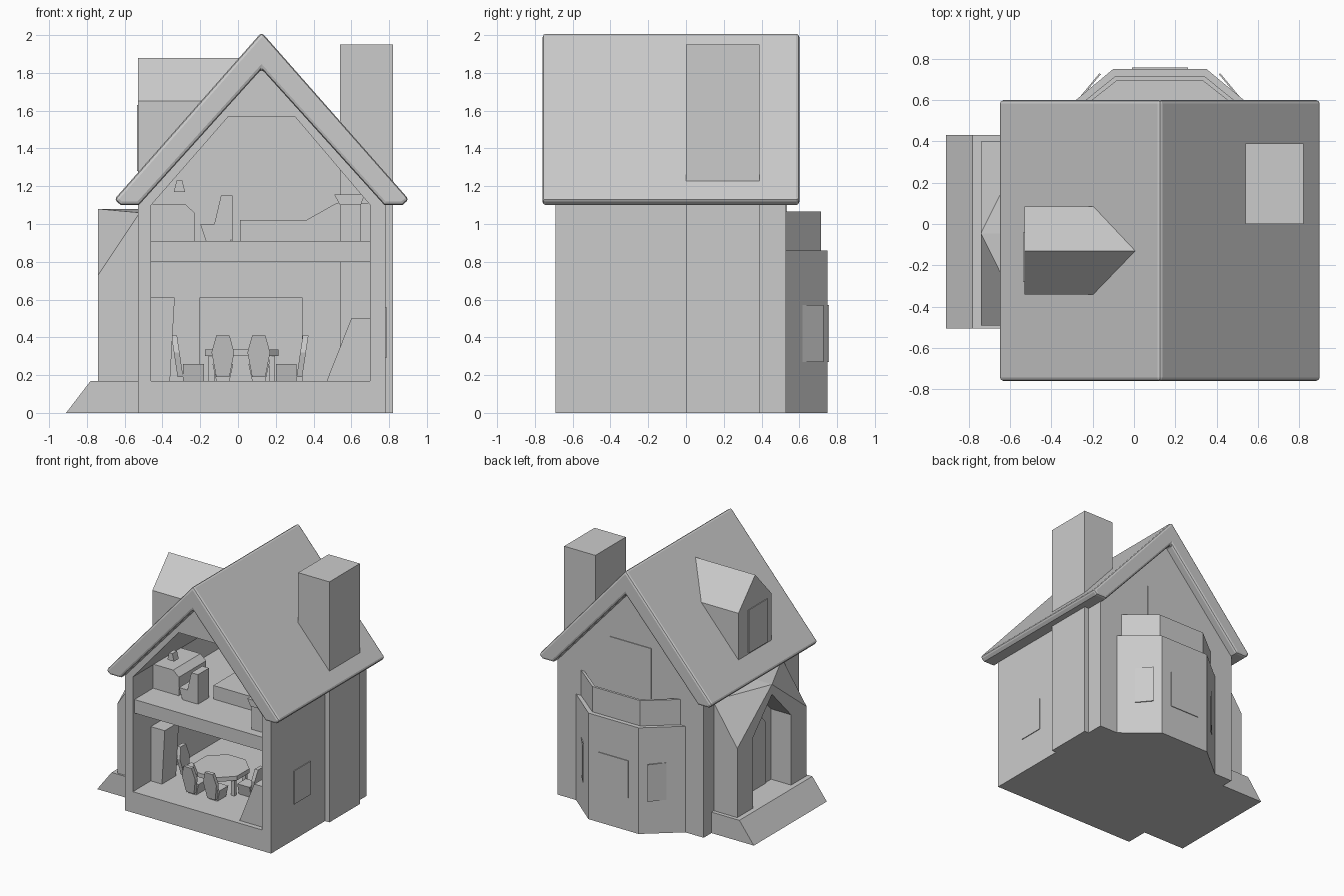
import bpy, bmesh, math
from mathutils import Matrix, Vector

if "Cube" in bpy.data.objects:
    bpy.data.objects.remove(bpy.data.objects["Cube"], do_unlink=True)

grey = bpy.data.materials.new("plain grey")
grey.use_nodes = True
grey.diffuse_color = (0.6, 0.6, 0.6, 1)
grey.node_tree.nodes["Principled BSDF"].inputs["Base Color"].default_value = (0.6, 0.6, 0.6, 1)


def finish(name, bm):
    bmesh.ops.recalc_face_normals(bm, faces=bm.faces)
    mesh = bpy.data.meshes.new(name)
    bm.to_mesh(mesh)
    bm.free()
    mesh.materials.append(grey)
    obj = bpy.data.objects.new(name, mesh)
    bpy.context.collection.objects.link(obj)
    return obj


def prism(name, axis, profile, start, end):
    """Extrude a 2D profile along axis x, y or z."""
    place = {"x": lambda p, d: (d, p[0], p[1]),
             "y": lambda p, d: (p[0], d, p[1]),
             "z": lambda p, d: (p[0], p[1], d)}[axis]
    bm = bmesh.new()
    face = bm.faces.new([bm.verts.new(place(p, start)) for p in profile])
    out = bmesh.ops.extrude_face_region(bm, geom=[face])
    move = Vector(place((0, 0), end - start))
    bmesh.ops.translate(bm, vec=move, verts=[v for v in out["geom"] if isinstance(v, bmesh.types.BMVert)])
    return finish(name, bm)


def box(name, x, y, z):
    return prism(name, "z", [(x[0], y[0]), (x[1], y[0]), (x[1], y[1]), (x[0], y[1])], *z)


def hull(name, points):
    bm = bmesh.new()
    for p in points:
        bm.verts.new(p)
    out = bmesh.ops.convex_hull(bm, input=bm.verts)
    bmesh.ops.delete(bm, geom=[v for v in out["geom_interior"] if isinstance(v, bmesh.types.BMVert)],
                     context="VERTS")
    return finish(name, bm)


def cut(obj, cutter):
    mod = obj.modifiers.new("cut", "BOOLEAN")
    mod.operation, mod.object, mod.solver = "DIFFERENCE", cutter, "EXACT"
    bpy.context.view_layer.objects.active = obj
    bpy.ops.object.modifier_apply(modifier=mod.name)
    bpy.data.objects.remove(cutter, do_unlink=True)


def plate(name, centre, angle, width, height):
    """Thin window pane whose outward direction is at the given angle."""
    pane = box(name, (-0.004, 0.004), (-width / 2, width / 2), (-height / 2, height / 2))
    pane.data.transform(Matrix.Translation(centre) @ Matrix.Rotation(math.radians(angle), 4, "Z"))
    return pane


MID = 0.125  # ridge position

# House shell, hollow and open at the front
house = prism("house_walls", "y", [(-0.53, 0), (0.78, 0), (0.78, 1.11), (MID, 1.83), (-0.53, 1.11)], -0.69, 0.53)
cut(house, prism("room_cutter", "y", [(-0.46, 0.17), (0.70, 0.17), (0.70, 1.1), (0.30, 1.57),
                                      (-0.05, 1.57), (-0.46, 1.1)], -0.8, 0.46))
cut(house, box("alcove_cutter", (-0.20, 0.34), (0.4, 0.6), (0.17, 0.61)))
box("upper_floor", (-0.47, 0.71), (-0.67, 0.47), (0.80, 0.91))

# Roof
roof = prism("roof", "y", [(MID, 2.015), (0.905, 1.13), (0.87, 1.1), (0.775, 1.1), (MID, 1.82),
                           (-0.525, 1.1), (-0.62, 1.1), (-0.655, 1.13)], -0.76, 0.6)
bevel = roof.modifiers.new("soft edges", "BEVEL")
bevel.width, bevel.segments = 0.018, 2
bevel.limit_method, bevel.angle_limit = "ANGLE", math.radians(50)

# Chimney
box("chimney", (0.54, 0.82), (0, 0.39), (0, 1.95))

# Dormer with its pane
hull("dormer", [(-0.53, y, z) for y in (-0.34, 0.085) for z in (1.25, 1.65)]
     + [(-0.53, -0.13, 1.88), (0.01, -0.13, 1.88), (-0.18, -0.34, 1.65), (-0.18, 0.085, 1.65)])
plate("dormer_window", (-0.532, -0.16, 1.455), 180, 0.24, 0.35)

# Rear bay with alcove, panes and balcony railing
bay_line = [(-0.365, 0.53), (-0.10, 0.75), (0.35, 0.75), (0.615, 0.53)]
bay = prism("rear_bay", "z", bay_line, 0, 0.86)
cut(bay, box("bay_cutter", (-0.20, 0.34), (0.5, 0.64), (0.17, 0.61)))
plate("bay_window_middle", (MID, 0.752, 0.42), 90, 0.27, 0.30)
for side, label in ((1, "left"), (-1, "right")):
    plate("bay_window_" + label, (MID + side * 0.359, 0.642, 0.42), 90 - side * 50.3, 0.22, 0.30)
outer = [(-0.32, 0.53), (-0.09, 0.715), (0.34, 0.715), (0.57, 0.53)]
inner = [(0.54, 0.53), (0.33, 0.695), (-0.08, 0.695), (-0.29, 0.53)]
prism("balcony_railing", "z", outer + inner, 0.85, 1.065)
plate("balcony_door_outside", (MID, 0.532, 1.14), 90, 0.37, 0.54)
plate("balcony_door_inside", (MID, 0.458, 1.16), 90, 0.37, 0.50)

# Side window
plate("side_window", (0.782, -0.295, 0.425), 0, 0.21, 0.27)

# Porch with pointed doorway, door and sloping step
PORCH = -0.045
porch = hull("porch", [(x, y, z) for y in (-0.49, 0.40)
                       for x, z in ((-0.74, 0), (-0.74, 0.73), (-0.52, 0), (-0.52, 1.06))]
             + [(-0.74, PORCH, 1.08), (-0.52, PORCH, 1.08)])


def arch(half, eave, peak):
    return [(PORCH - half, 0.17), (PORCH + half, 0.17), (PORCH + half, eave), (PORCH, peak), (PORCH - half, eave)]


cut(porch, prism("doorway_cutter", "x", arch(0.245, 0.74, 1.0), -0.8, -0.56))
prism("front_door", "x", arch(0.17, 0.66, 0.86), -0.568, -0.559)
prism("porch_step", "y", [(-0.91, 0), (-0.52, 0), (-0.52, 0.17), (-0.78, 0.17)], -0.505, 0.43)

# Upstairs furniture
prism("dresser", "y", [(-0.46, 0.91), (-0.23, 0.91), (-0.23, 1.06), (-0.28, 1.105), (-0.46, 1.105)], -0.43, -0.08)
prism("lamp_shade", "y", [(-0.34, 1.17), (-0.28, 1.17), (-0.295, 1.23), (-0.325, 1.23)], -0.42, -0.36)
prism("bedroom_chair_seat", "y", [(-0.17, 0.91), (-0.04, 0.91), (-0.04, 1.0), (-0.20, 1.0)], -0.47, -0.33)
prism("bedroom_chair_back", "y", [(-0.13, 0.98), (-0.03, 0.91), (-0.03, 1.15), (-0.09, 1.15)], -0.47, -0.33)
prism("bed", "y", [(0.01, 0.91), (0.70, 0.91), (0.70, 1.11), (0.52, 1.11), (0.36, 1.02), (0.01, 1.02)], -0.33, 0.0)
box("nightstand", (0.54, 0.65), (-0.6, -0.46), (0.91, 1.1))
prism("nightstand_top", "y", [(0.54, 1.1), (0.65, 1.1), (0.67, 1.155), (0.51, 1.155)], -0.61, -0.45)

# Downstairs furniture
prism("cupboard", "y", [(-0.46, 0.17), (-0.36, 0.17), (-0.335, 0.61), (-0.46, 0.61)], -0.46, -0.28)
prism("cooker", "y", [(0.47, 0.17), (0.70, 0.17), (0.70, 0.50), (0.60, 0.50)], -0.65, -0.2)

# Octagonal dining table
TABLE = (0.02, -0.24)
ring = [math.radians(22.5 + 45 * i) for i in range(8)]
prism("table_top", "z", [(TABLE[0] + 0.21 * math.cos(a), TABLE[1] + 0.21 * math.sin(a)) for a in ring], 0.30, 0.335)
for sx in (-1, 1):
    for sy in (-1, 1):
        x, y = TABLE[0] + sx * 0.16, TABLE[1] + sy * 0.07
        box("table_leg", (x - 0.015, x + 0.015), (y - 0.015, y + 0.015), (0.17, 0.31))


# Dining chairs: tapered seat block and six-sided back
def chair(x, y, turn):
    seat = prism("dining_chair_seat", "y", [(-0.035, 0.17), (0.035, 0.17), (0.055, 0.26), (-0.055, 0.26)], 0, 0.11)
    back = prism("dining_chair_back", "y", [(-0.035, 0.19), (0.035, 0.19), (0.06, 0.32), (0.035, 0.41),
                                            (-0.035, 0.41), (-0.06, 0.32)], -0.03, 0.0)
    for v in back.data.vertices:  # lean the back outwards
        v.co.y -= (v.co.z - 0.19) * 0.15
    for part in (seat, back):
        part.data.transform(Matrix.Translation((x, y, 0)) @ Matrix.Rotation(math.radians(turn), 4, "Z"))


chair(-0.08, -0.47, 0)
chair(0.11, -0.47, 0)
chair(-0.29, -0.24, -90)
chair(0.31, -0.24, 90)
